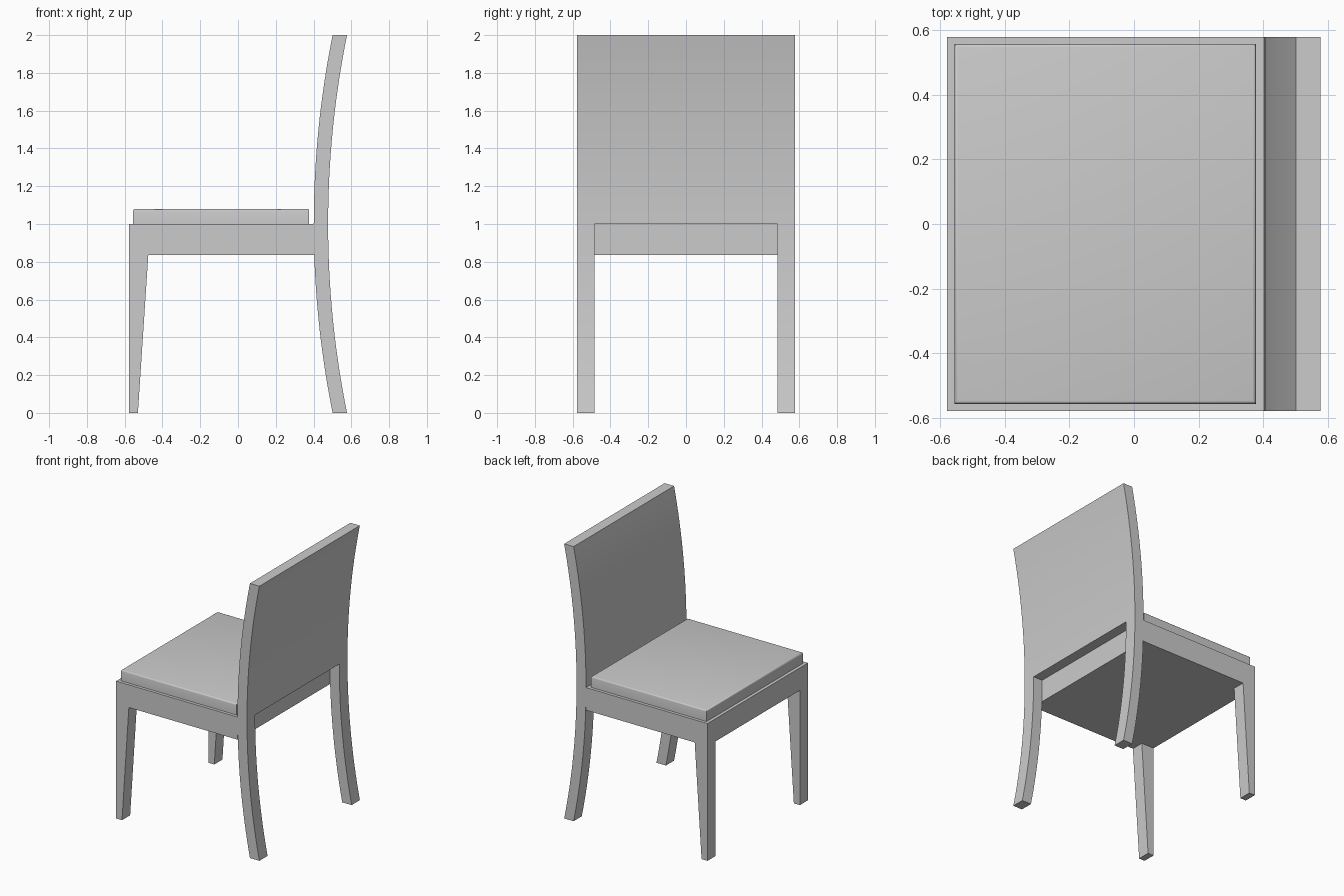
import bpy, bmesh, math

if "Cube" in bpy.data.objects:
    bpy.data.objects.remove(bpy.data.objects["Cube"])

HALF = 0.578      # half width of the chair
INNER = 0.484     # inner face of the legs
RAIL_Z = 0.835    # underside of the seat frame
SEAT_Z = 1.0

grey = bpy.data.materials.new("light grey")
grey.diffuse_color = (0.6, 0.6, 0.6, 1)
grey.use_nodes = True
grey.node_tree.nodes["Principled BSDF"].inputs["Base Color"].default_value = grey.diffuse_color


def extrude_profile(name, points, half):
    """Solid from an (x, z) side profile, spanning -half..half in y."""
    bm = bmesh.new()
    face = bm.faces.new([bm.verts.new((x, -half, z)) for x, z in points])
    ext = bmesh.ops.extrude_face_region(bm, geom=[face])
    verts = [g for g in ext["geom"] if isinstance(g, bmesh.types.BMVert)]
    bmesh.ops.translate(bm, verts=verts, vec=(0, 2 * half, 0))
    bmesh.ops.recalc_face_normals(bm, faces=bm.faces)
    mesh = bpy.data.meshes.new(name)
    bm.to_mesh(mesh)
    bm.free()
    mesh.materials.append(grey)
    obj = bpy.data.objects.new(name, mesh)
    bpy.context.collection.objects.link(obj)
    return obj


def activate(obj):
    bpy.ops.object.select_all(action='DESELECT')
    obj.select_set(True)
    bpy.context.view_layer.objects.active = obj


def cut_between_legs(obj, top):
    """Remove the space between the legs, up to the given height."""
    cutter = extrude_profile("leg_gap_cutter", [(-1, -0.5), (1, -0.5), (1, top), (-1, top)], INNER)
    cutter.hide_render = True
    activate(obj)
    mod = obj.modifiers.new("leg gap", 'BOOLEAN')
    mod.operation = 'DIFFERENCE'
    mod.solver = 'EXACT'
    mod.object = cutter
    bpy.ops.object.modifier_apply(modifier=mod.name)
    bpy.data.objects.remove(cutter)


# Seat frame with tapered front legs
frame = extrude_profile("seat_frame_and_front_legs", [
    (-HALF, 0), (-0.53, 0), (-0.475, RAIL_Z),
    (0.402, RAIL_Z), (0.402, SEAT_Z), (-HALF, SEAT_Z)], HALF)
cut_between_legs(frame, RAIL_Z)

# Curved backrest running down into the rear legs
SAG, STEPS = 0.1, 32
R = (1 + SAG ** 2) / (2 * SAG)
arc = []
for i in range(STEPS + 1):
    z = 2 * i / STEPS
    arc.append((0.401 + R - math.sqrt(R * R - (z - 1) ** 2), z))
back = extrude_profile("backrest_and_rear_legs",
                       arc + [(x + 0.076, z) for x, z in reversed(arc)], HALF)
cut_between_legs(back, SEAT_Z)
bpy.ops.object.shade_smooth_by_angle(angle=math.radians(30))

# Seat cushion with a softened top edge
cushion = extrude_profile("seat_cushion", [
    (-0.555, SEAT_Z), (0.377, SEAT_Z), (0.377, 1.08), (-0.555, 1.08)], 0.556)
bm = bmesh.new()
bm.from_mesh(cushion.data)
rim = [e for e in bm.edges if all(v.co.z > 1.05 for v in e.verts)]
bmesh.ops.bevel(bm, geom=rim, offset=0.01, segments=3, profile=0.5, affect='EDGES')
bm.to_mesh(cushion.data)
bm.free()
activate(cushion)
bpy.ops.object.shade_smooth_by_angle(angle=math.radians(35))
